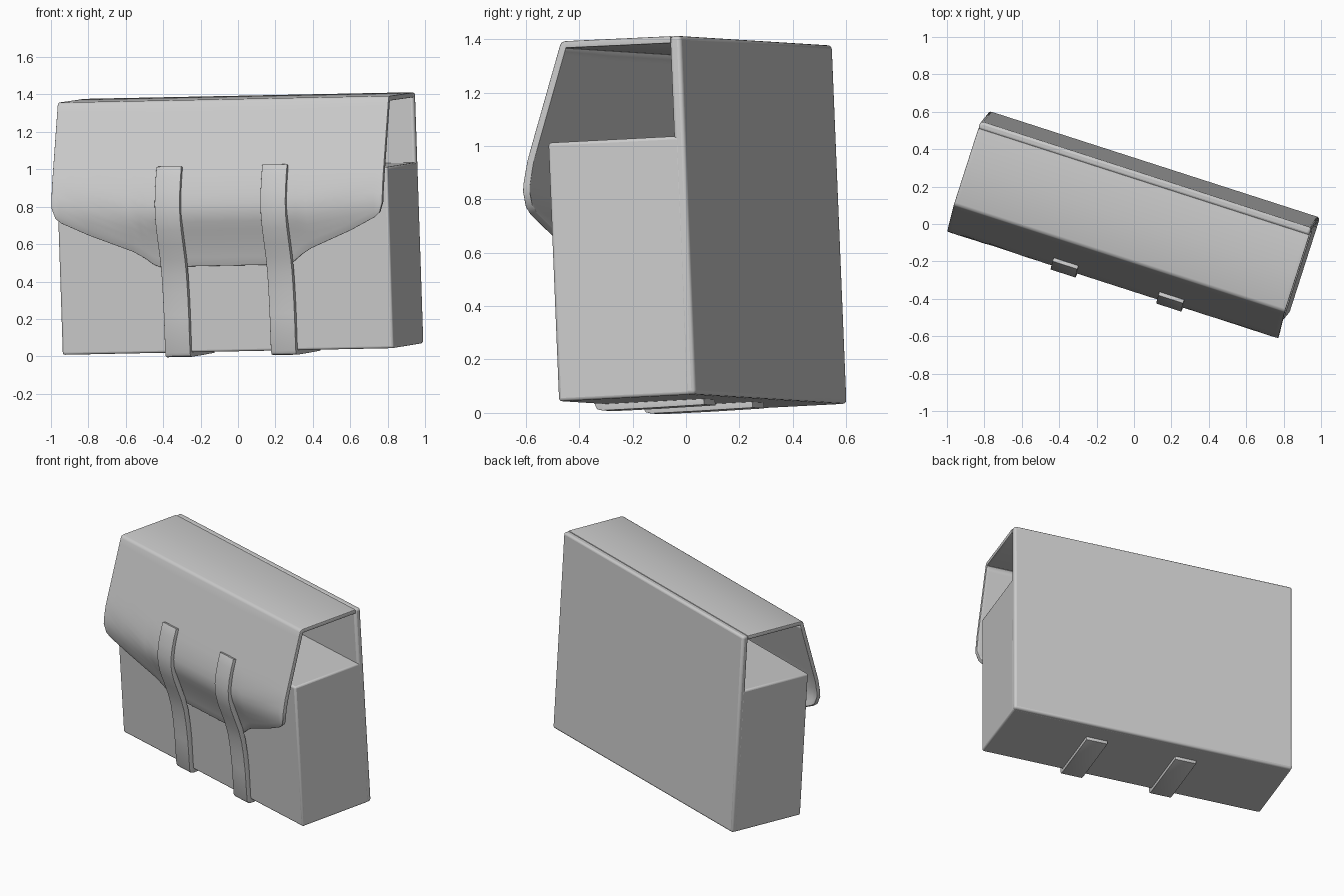
import bpy, bmesh, math
from mathutils import Matrix

if "Cube" in bpy.data.objects:
    bpy.data.objects.remove(bpy.data.objects["Cube"])

# Bag axes: turned about the vertical and leaning slightly
E, V, U = (0.9516, -0.3065, 0.019), (0.3053, 0.9509, 0.0493), (-0.0335, -0.041, 0.9986)
O = (0.11, 0.32, 0.052)
POSE = Matrix([(E[i], V[i], U[i], O[i]) for i in range(3)] + [(0, 0, 0, 1)])


def finish(name, bm, thickness=0, bevel=0):
    me = bpy.data.meshes.new(name)
    bm.to_mesh(me)
    bm.free()
    ob = bpy.data.objects.new(name, me)
    bpy.context.collection.objects.link(ob)
    ob.matrix_world = POSE
    if thickness:
        m = ob.modifiers.new("thickness", 'SOLIDIFY')
        m.thickness = thickness
        m.offset = -1
    if bevel:
        m = ob.modifiers.new("soft_edges", 'BEVEL')
        m.width = bevel
        m.segments = 3
        m.limit_method = 'ANGLE'
        m.angle_limit = math.radians(50)
    bpy.ops.object.select_all(action='DESELECT')
    ob.select_set(True)
    bpy.context.view_layer.objects.active = ob
    bpy.ops.object.shade_smooth_by_angle(angle=math.radians(50))
    return ob


def box(name, lo, hi, bevel):
    bm = bmesh.new()
    bmesh.ops.create_cube(bm, size=1)
    for v in bm.verts:
        v.co = [lo[i] + (v.co[i] + 0.5) * (hi[i] - lo[i]) for i in range(3)]
    finish(name, bm, bevel=bevel)


def sheet(name, columns, thickness, bevel):
    """Skin equal-length columns of points, left to right, then thicken inward."""
    bm = bmesh.new()
    g = [[bm.verts.new(p) for p in c] for c in columns]
    for a, b in zip(g, g[1:]):
        for j in range(len(a) - 1):
            bm.faces.new((a[j], a[j + 1], b[j + 1], b[j]))
    finish(name, bm, thickness, bevel)


def lookup(table, t):
    for (a, p), (b, q) in zip(table, table[1:]):
        if t <= b:
            return p + (q - p) * max(0, (t - a) / (b - a))
    return table[-1][1]


# Main pouch and taller back panel
box("pouch", (-0.93, -0.54, 0), (0.93, -0.02, 0.97), 0.012)
box("back_panel", (-0.93, -0.045, 0), (0.93, 0, 1.345), 0.015)

# Flap: side profile (z, y) and lower outline (|x|, z)
front = [(0.46, -0.557), (0.54, -0.577), (0.64, -0.611), (0.70, -0.634), (0.75, -0.646),
         (0.81, -0.645), (0.91, -0.622), (1.33, -0.477)]
hem = [(0, 0.46), (0.36, 0.46), (0.39, 0.472), (0.44, 0.51), (0.50, 0.545),
       (0.735, 0.638), (0.88, 0.707), (0.91, 0.732), (0.93, 0.79)]
xs = [-x for x, _ in hem[:0:-1]] + [x for x, _ in hem]
cols = []
for x in xs:
    zb = lookup(hem, abs(x))
    col = [(x, -0.04, 1.345), (x, -0.25, 1.346), (x, -0.455, 1.347), (x, -0.47, 1.342)]
    for k in range(19):
        z = 1.33 + (zb - 1.33) * k / 18
        col.append((x, lookup(front, z), z))
    cols.append(col)
sheet("flap", cols, 0.026, 0.006)

# Two straps over the flap, down the front and under the pouch
path = [(-0.613, 1.0), (-0.635, 0.94), (-0.655, 0.87), (-0.668, 0.80), (-0.668, 0.73),
        (-0.655, 0.66), (-0.63, 0.58), (-0.605, 0.50), (-0.588, 0.42), (-0.578, 0.32),
        (-0.572, 0.2), (-0.57, 0.0), (-0.562, -0.018), (-0.54, -0.024), (-0.35, -0.024), (-0.14, -0.022)]
for side, cx in (("left", -0.272), ("right", 0.322)):
    sheet(side + "_strap", [[(cx + d, y, z) for y, z in path] for d in (-0.07, 0, 0.07)], 0.034, 0.007)
